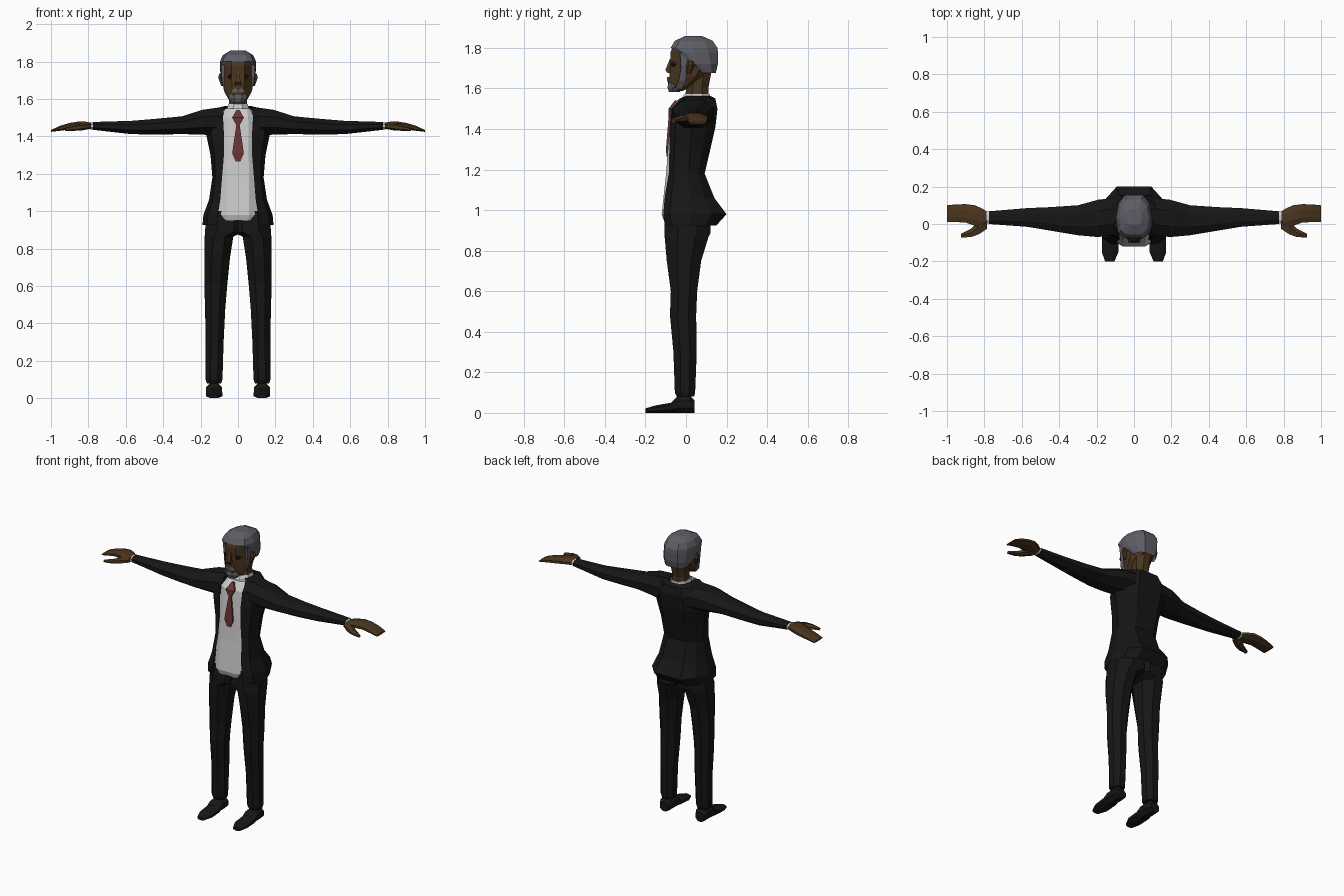
import bpy, bmesh, math


def colour(name, rgb):
    m = bpy.data.materials.new(name)
    m.diffuse_color = (*rgb, 1)
    return m


SKIN = colour("skin", (0.07, 0.036, 0.013))
SUIT = colour("black_cloth", (0.008, 0.008, 0.008))
HAIR = colour("grey_hair", (0.11, 0.11, 0.13))
WHITE = colour("white_cloth", (0.6, 0.6, 0.6))
RED = colour("dark_red", (0.15, 0.035, 0.035))
BLACK = colour("eye_black", (0.01, 0.01, 0.01))


def oval(axis, pos, a0, a1, b0, b1, n=8):
    """Flat-sided ring filling the given bounds, square to an axis."""
    k = 1 / math.cos(math.pi / n)
    ring = []
    for i in range(n):
        t = (i + 0.5) * 2 * math.pi / n
        a = (a0 + a1) / 2 + (a1 - a0) / 2 * k * math.cos(t)
        b = (b0 + b1) / 2 + (b1 - b0) / 2 * k * math.sin(t)
        ring.append({"x": (pos, a, b), "y": (a, pos, b), "z": (a, b, pos)}[axis])
    return ring


def wrap(z, w, f, s, m, b):
    """Symmetric body section: front edge (w, f), side (s, m), back b."""
    half = [(w, f), (w + 0.7 * (s - w), f + 0.25 * (m - f)), (s, m),
            (0.85 * s, m + 0.6 * (b - m)), (0.5 * s, b)]
    pts = half + [(0, b)] + [(-x, y) for x, y in reversed(half)]
    return [(x, y, z) for x, y in pts]


def loft(name, rings, mat, closed=True, caps=True, mirror=False):
    bm = bmesh.new()
    rows = [[bm.verts.new(p) for p in r] for r in rings]
    n = len(rows[0])
    for lo, hi in zip(rows, rows[1:]):
        for i in range(n if closed else n - 1):
            j = (i + 1) % n
            bm.faces.new((lo[i], lo[j], hi[j], hi[i]))
    if caps and closed:
        bm.faces.new(rows[0])
        bm.faces.new(rows[-1])
    bmesh.ops.recalc_face_normals(bm, faces=bm.faces)
    me = bpy.data.meshes.new(name)
    bm.to_mesh(me)
    bm.free()
    me.materials.append(mat)
    ob = bpy.data.objects.new(name, me)
    bpy.context.collection.objects.link(ob)
    if mirror:
        mod = ob.modifiers.new("mirror", "MIRROR")
        mod.use_axis = (True, False, False)
        mod.use_mirror_merge = False
    return ob


def tube(name, axis, rings, mat, n=8, mirror=False):
    return loft(name, [oval(axis, *r, n=n) for r in rings], mat, mirror=mirror)


# Trouser legs, overlapping at the hips
tube("trouser_legs", "z", [
    (0.08, 0.09, 0.167, -0.045, 0.04), (0.1, 0.083, 0.173, -0.055, 0.045),
    (0.3, 0.077, 0.173, -0.062, 0.053), (0.48, 0.068, 0.176, -0.079, 0.05),
    (0.6, 0.058, 0.18, -0.075, 0.055), (0.75, 0.043, 0.18, -0.095, 0.075),
    (0.865, 0.025, 0.178, -0.105, 0.11), (0.89, -0.04, 0.177, -0.107, 0.122),
    (1.0, -0.04, 0.165, -0.1, 0.12)], SUIT, mirror=True)

# Shoes
tube("shoes", "y", [
    (0.043, 0.1, 0.16, 0, 0.06), (0.02, 0.087, 0.17, 0, 0.085),
    (-0.045, 0.086, 0.171, 0, 0.08), (-0.075, 0.085, 0.172, 0, 0.05),
    (-0.15, 0.083, 0.172, 0, 0.037), (-0.2, 0.105, 0.155, 0, 0.022)],
    SUIT, mirror=True)

# Jacket, open at the front
loft("jacket", [wrap(*r) for r in [
    (0.925, 0.115, -0.105, 0.19, 0.02, 0.15),
    (0.98, 0.108, -0.112, 0.185, 0.02, 0.2),
    (1.06, 0.095, -0.105, 0.155, 0.02, 0.14),
    (1.18, 0.085, -0.085, 0.137, 0.015, 0.092),
    (1.3, 0.075, -0.082, 0.147, 0.02, 0.12),
    (1.41, 0.075, -0.08, 0.17, 0.03, 0.145),
    (1.5, 0.08, -0.07, 0.17, 0.04, 0.155),
    (1.55, 0.075, -0.03, 0.12, 0.05, 0.145),
    (1.562, 0.052, 0.0, 0.07, 0.06, 0.122)]], SUIT, closed=False)

# Sleeves
tube("sleeves", "x", [
    (0.1, -0.055, 0.14, 1.4, 1.555), (0.19, -0.07, 0.13, 1.41, 1.542),
    (0.3, -0.06, 0.1, 1.412, 1.507), (0.45, -0.035, 0.09, 1.41, 1.493),
    (0.57, -0.015, 0.085, 1.412, 1.483), (0.775, 0.0, 0.068, 1.435, 1.477)],
    SUIT, mirror=True)
tube("shirt_cuffs", "x", [(0.76, 0.002, 0.066, 1.437, 1.474),
                          (0.788, 0.002, 0.066, 1.438, 1.474)], WHITE, mirror=True)

# Hands: flat palm with fingers, and a thumb
tube("hands", "x", [
    (0.78, 0.006, 0.062, 1.44, 1.472), (0.81, -0.02, 0.082, 1.442, 1.478),
    (0.85, -0.01, 0.1, 1.442, 1.48), (0.9, 0.008, 0.106, 1.437, 1.472),
    (0.95, 0.01, 0.105, 1.43, 1.457), (1.0, 0.012, 0.1, 1.424, 1.434)],
    SKIN, mirror=True)
tube("thumbs", "x", [
    (0.785, -0.025, 0.03, 1.443, 1.468), (0.83, -0.055, 0.02, 1.435, 1.468),
    (0.87, -0.07, -0.025, 1.432, 1.458), (0.925, -0.072, -0.052, 1.43, 1.445)],
    SKIN, n=6, mirror=True)

# Shirt and collar
loft("shirt", [wrap(*r) for r in [
    (0.95, 0.055, -0.11, 0.125, 0.0, 0.06),
    (0.98, 0.06, -0.12, 0.13, 0.0, 0.06),
    (1.18, 0.06, -0.098, 0.115, 0.0, 0.05),
    (1.35, 0.055, -0.086, 0.11, 0.0, 0.08),
    (1.5, 0.055, -0.072, 0.1, 0.01, 0.1),
    (1.55, 0.045, -0.035, 0.068, 0.03, 0.11)]], WHITE)
tube("shirt_collar", "z", [(1.53, -0.065, 0.065, -0.045, 0.125),
                           (1.572, -0.052, 0.052, -0.006, 0.117)], WHITE)

# Tie: blade narrowing under a diamond knot
tube("tie", "z", [
    (1.265, -0.013, 0.013, -0.097, -0.08), (1.31, -0.031, 0.031, -0.098, -0.08),
    (1.46, -0.009, 0.009, -0.086, -0.07), (1.5, -0.031, 0.031, -0.086, -0.06),
    (1.54, -0.009, 0.009, -0.056, -0.03)], RED, n=4)

# Neck and head
tube("neck", "z", [(1.53, -0.052, 0.052, -0.005, 0.115),
                   (1.6, -0.047, 0.047, 0.0, 0.11),
                   (1.68, -0.055, 0.055, 0.0, 0.125)], SKIN)
tube("head", "z", [
    (1.588, -0.036, 0.036, -0.08, -0.015), (1.615, -0.06, 0.06, -0.084, 0.04),
    (1.66, -0.076, 0.076, -0.082, 0.105), (1.72, -0.085, 0.085, -0.076, 0.145),
    (1.78, -0.087, 0.087, -0.076, 0.145), (1.82, -0.075, 0.075, -0.06, 0.12)], SKIN)

# Nose wedge and ears
tube("nose", "z", [(1.676, -0.018, 0.018, -0.09, -0.07),
                   (1.69, -0.014, 0.014, -0.102, -0.07),
                   (1.745, -0.006, 0.006, -0.08, -0.06)], SKIN, n=4)
tube("ears", "z", [(1.67, 0.075, 0.09, 0.005, 0.02),
                   (1.715, 0.08, 0.106, 0.003, 0.04),
                   (1.735, 0.08, 0.1, 0.01, 0.035)], SKIN, n=6, mirror=True)

# Eyes and eyebrows
tube("eyes", "z", [(1.708, 0.033, 0.05, -0.074, -0.045),
                   (1.719, 0.027, 0.058, -0.074, -0.045),
                   (1.73, 0.033, 0.05, -0.074, -0.045)], BLACK, n=6, mirror=True)

# Hair: open wrap round the back, closed crown on top
hairline = (1.8, 0.05, -0.076, 0.097, 0.03, 0.155)
loft("hair_back", [wrap(*r) for r in [
    (1.675, 0.066, 0.08, 0.074, 0.1, 0.147),
    (1.72, 0.088, 0.04, 0.093, 0.07, 0.157),
    (1.775, 0.09, -0.03, 0.097, 0.04, 0.158), hairline]], HAIR, closed=False)
loft("hair_crown", [wrap(*r) for r in [
    hairline, (1.835, 0.04, -0.055, 0.08, 0.03, 0.132),
    (1.858, 0.02, -0.005, 0.042, 0.03, 0.08)]], HAIR)

# Beard, moustache, mouth and sideburns
tube("beard", "z", [(1.582, -0.034, 0.034, -0.084, -0.03),
                    (1.605, -0.05, 0.05, -0.091, -0.01),
                    (1.625, -0.044, 0.044, -0.088, -0.03)], HAIR)
tube("moustache", "z", [(1.635, -0.04, 0.04, -0.09, -0.05),
                        (1.657, -0.022, 0.022, -0.091, -0.06)], HAIR, n=6)
tube("mouth", "z", [(1.622, -0.02, 0.02, -0.089, -0.06),
                    (1.637, -0.02, 0.02, -0.089, -0.06)], SKIN, n=4)
tube("sideburns", "z", [(1.6, 0.03, 0.052, -0.05, -0.02),
                        (1.64, 0.05, 0.074, -0.035, -0.005),
                        (1.7, 0.06, 0.086, -0.025, 0.0),
                        (1.785, 0.06, 0.091, -0.03, 0.01)], HAIR, n=4, mirror=True)
